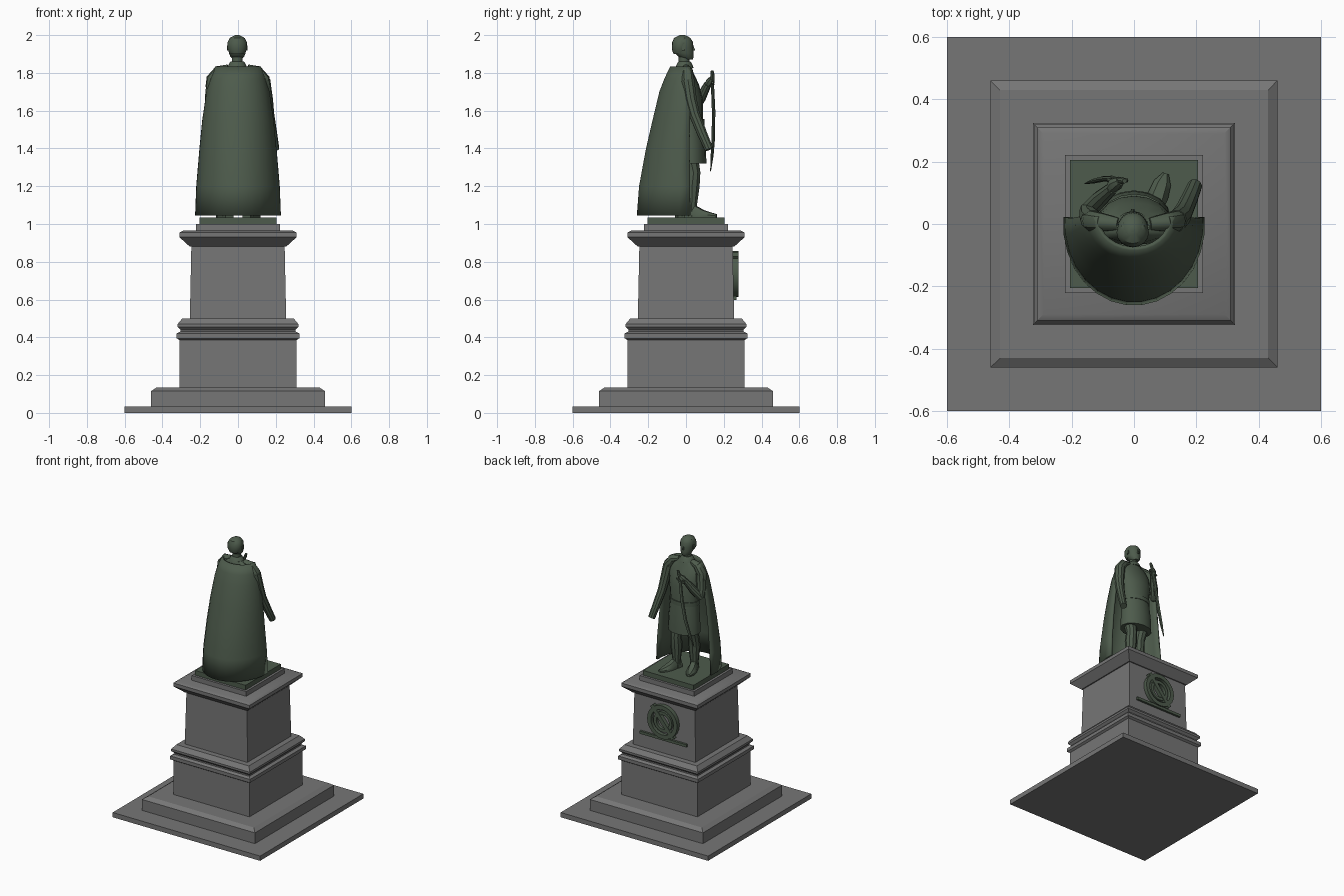
import bpy, bmesh
from math import sin, cos, pi, radians
from mathutils import Vector

if "Cube" in bpy.data.objects:
    bpy.data.objects.remove(bpy.data.objects["Cube"])


def material(name, rgb):
    m = bpy.data.materials.new(name)
    m.use_nodes = True
    m.diffuse_color = (*rgb, 1)
    m.node_tree.nodes["Principled BSDF"].inputs["Base Color"].default_value = (*rgb, 1)
    return m


STONE = material("grey stone", (0.18, 0.18, 0.18))
BRONZE = material("green bronze", (0.075, 0.105, 0.072))


def loft(name, rings, mat, closed=True, caps=True, smooth=35):
    """Skin a list of point rings into one object."""
    bm = bmesh.new()
    rows = [[bm.verts.new(p) for p in ring] for ring in rings]
    n = len(rows[0])
    for a, b in zip(rows, rows[1:]):
        for i in range(n if closed else n - 1):
            j = (i + 1) % n
            bm.faces.new((a[i], a[j], b[j], b[i]))
    if caps:
        bm.faces.new(rows[0])
        bm.faces.new(rows[-1])
    bmesh.ops.recalc_face_normals(bm, faces=bm.faces)
    me = bpy.data.meshes.new(name)
    bm.to_mesh(me)
    bm.free()
    me.materials.append(mat)
    ob = bpy.data.objects.new(name, me)
    bpy.context.collection.objects.link(ob)
    bpy.ops.object.select_all(action="DESELECT")
    ob.select_set(True)
    bpy.context.view_layer.objects.active = ob
    if smooth:
        bpy.ops.object.shade_smooth_by_angle(angle=radians(smooth))
    return ob


def square(h, z):
    return [(-h, -h, z), (h, -h, z), (h, h, z), (-h, h, z)]


def ellipse(rx, ry, cx, cy, z, n=16):
    return [(cx + rx * cos(2 * pi * i / n), cy + ry * sin(2 * pi * i / n), z) for i in range(n)]


def limb(name, path, n=10, flat=1.0):
    """Round tube through (point, radius) pairs, flattened along its second axis."""
    pts = [Vector(p) for p, r in path]
    rings = []
    for i, (p, r) in enumerate(path):
        t = (pts[min(i + 1, len(pts) - 1)] - pts[max(i - 1, 0)]).normalized()
        u = t.cross(Vector((0, 1, 0))).normalized()
        v = t.cross(u)
        rings.append([pts[i] + r * (u * cos(2 * pi * k / n) + v * flat * sin(2 * pi * k / n))
                      for k in range(n)])
    return loft(name, rings, BRONZE)


def box(name, centre, size, mat):
    c, s = Vector(centre), Vector(size) / 2
    return loft(name, [[c + Vector((x * s.x, y * s.y, z * s.z)) for x, y in
                        ((-1, -1), (1, -1), (1, 1), (-1, 1))] for z in (-1, 1)], mat, smooth=0)


# Stone pedestal, stacked square sections
sections = {
    "ground_slab": [(0.6, 0), (0.6, 0.035)],
    "step": [(0.46, 0.035), (0.46, 0.115), (0.43, 0.135)],
    "lower_block": [(0.31, 0.135), (0.31, 0.385)],
    "lower_moulding": [(0.31, 0.385), (0.325, 0.395), (0.325, 0.42), (0.305, 0.43),
                       (0.305, 0.44), (0.32, 0.455), (0.32, 0.47), (0.295, 0.5)],
    "upper_block": [(0.255, 0.5), (0.247, 0.88)],
    "cornice": [(0.255, 0.88), (0.31, 0.93), (0.31, 0.955), (0.29, 0.965)],
    "cap_block": [(0.222, 0.965), (0.222, 1.0)],
}
for name, prof in sections.items():
    loft(name, [square(h, z) for h, z in prof], STONE, smooth=30)

# Bronze plinth
loft("statue_plinth", [square(0.205, 1.0), square(0.205, 1.035)], BRONZE, smooth=0)

# Round emblem on the back face of the pedestal
EZ = 0.735


def ring(name, r_out, r_in, y0, y1, n=24):
    prof = [(r_in, y0), (r_out, y0), (r_out, y1), (r_in, y1), (r_in, y0)]
    return loft(name, [[(r * cos(2 * pi * i / n), y, EZ + r * sin(2 * pi * i / n))
                        for i in range(n)] for r, y in prof], BRONZE, caps=False)


ring("emblem_outer_ring", 0.122, 0.092, 0.245, 0.278)
ring("emblem_inner_ring", 0.075, 0.052, 0.245, 0.272)
band = box("emblem_band", (0, 0, 0), (0.27, 0.03, 0.03), BRONZE)
band.location = (0, 0.262, EZ)
band.rotation_euler = (0, radians(-50), 0)
box("emblem_strip", (0, 0.257, 0.608), (0.38, 0.022, 0.02), BRONZE)

# Tunic and neck
tunic = [(1.32, .118, .088, .02), (1.42, .115, .085, .02), (1.52, .106, .078, .016),
         (1.56, .104, .075, .015), (1.66, .115, .078, .012), (1.74, .125, .068, .0),
         (1.80, .108, .05, -.01), (1.835, .05, .04, -.01)]
loft("tunic", [ellipse(rx, ry, 0, cy, z) for z, rx, ry, cy in tunic], BRONZE)
loft("belt", [ellipse(.109, .081, 0, .016, z) for z in (1.525, 1.555)], BRONZE)
loft("collar", [ellipse(r, r * .9, -.004, -.008, z) for r, z in
                ((.055, 1.825), (.04, 1.855), (.034, 1.86))], BRONZE)
loft("neck", [ellipse(.029, .029, -.004, y, z) for y, z in ((-.01, 1.84), (-.01, 1.9))], BRONZE)

# Head with nose, ears and hair
head = [(1.872, .022, .024, .012), (1.885, .036, .04, .0), (1.905, .044, .049, -.008),
        (1.935, .049, .053, -.014), (1.965, .049, .053, -.017), (1.985, .037, .041, -.018),
        (1.996, .02, .022, -.018), (2.0, .006, .006, -.018)]
loft("head", [ellipse(rx, ry, -.004, cy, z) for z, rx, ry, cy in head], BRONZE)
loft("hair", [ellipse(rx, ry, -.004, cy, z) for z, rx, ry, cy in
              ((1.9, .038, .036, -.03), (1.925, .051, .044, -.031), (1.96, .052, .047, -.027),
               (1.985, .039, .042, -.021), (1.9995, .012, .014, -.02))], BRONZE)
loft("nose", [ellipse(r, r * 1.5, -.004, y, z, 6) for r, y, z in
              ((.009, .037, 1.918), (.007, .037, 1.926), (.003, .034, 1.95))], BRONZE)
for side in (-1, 1):
    box("ear", (-.004 + side * .05, -.012, 1.932), (.008, .016, .026), BRONZE)

# Cape: open shell around the back, widening downwards
cape_rows = [(1.045, .228, .262, -.0), (1.2, .222, .25, 0), (1.4, .205, .213, .0),
             (1.55, .19, .178, .005), (1.7, .168, .142, .012), (1.77, .15, .115, .015),
             (1.833, .122, .085, .015)]
N = 15
rows = []
for z, rx, ry, cy in cape_rows:
    arc = [radians(175 + 190 * i / N) for i in range(N + 1)]
    rows.append([(rx * cos(a), cy + (ry + cy) * sin(a), z) for a in arc])
cape = loft("cape", rows, BRONZE, closed=False, caps=False)
cape_solid = cape.modifiers.new("thickness", "SOLIDIFY")
cape_solid.thickness = 0.014
cape_solid.offset = -1
# Shoulder drape joining cape and collar
for side in (-1, 1):
    limb("shoulder", [((side * .05, .0, 1.825), .02), ((side * .1, .005, 1.81), .03),
                      ((side * .135, .01, 1.765), .034), ((side * .145, .012, 1.72), .028)])

# Legs and boots
for side, toe in ((1, (.098, .15)), (-1, (-.095, .1))):
    ax, ay = side * .055, toe[1] - .12
    limb("leg", [((ax, ay, 1.04), .03), ((ax, ay, 1.09), .028), ((ax, ay + .002, 1.2), .042),
                 ((ax, ay + .01, 1.27), .038), ((ax, .02, 1.36), .046)])
    heel, tip = Vector((ax - side * .01, ay - .03, 0)), Vector((*toe, 0))
    across = (tip - heel).normalized().cross(Vector((0, 0, 1)))
    boot = []
    for t, w, h in ((0, .022, .05), (.3, .028, .065), (.6, .034, .04), (.88, .028, .026),
                    (1.08, .01, .018)):
        c = heel.lerp(tip, t)
        boot.append([c + across * x * w + Vector((0, 0, 1.034 + z * h)) for x, z in
                     ((-1, 0), (1, 0), (1, .5), (.5, 1), (-.5, 1), (-1, .5))])
    loft("boot", boot, BRONZE)

# Lowered arm with a wide cuff
limb("lowered_arm", [((.135, .01, 1.76), .036), ((.152, .025, 1.66), .033),
                     ((.162, .045, 1.58), .03), ((.18, .085, 1.48), .027),
                     ((.195, .122, 1.395), .024)])

# Raised arm gripping the sabre
limb("raised_upper_arm", [((-.13, .01, 1.76), .036), ((-.142, .022, 1.67), .033),
                          ((-.148, .045, 1.61), .027)])
limb("raised_forearm", [((-.15, .04, 1.605), .027), ((-.11, .08, 1.67), .027),
                        ((-.07, .115, 1.74), .02)])
limb("hand", [((-.078, .11, 1.73), .016), ((-.06, .128, 1.752), .024),
              ((-.045, .138, 1.77), .015)], n=8)

# Curved sabre with hilt and guard
limb("sabre_hilt", [((-.03, .138, 1.81), .008), ((-.038, .14, 1.79), .011),
                    ((-.055, .14, 1.735), .009)], n=8)
limb("sabre_guard", [((-.085, .14, 1.728), .006), ((-.055, .142, 1.74), .009),
                     ((-.02, .14, 1.75), .006)], n=8)
limb("sabre_blade", [((-.05, .14, 1.74), .012), ((-.07, .146, 1.6), .013),
                     ((-.098, .145, 1.46), .013), ((-.128, .138, 1.36), .011),
                     ((-.156, .13, 1.28), .003)], n=8, flat=.7)
